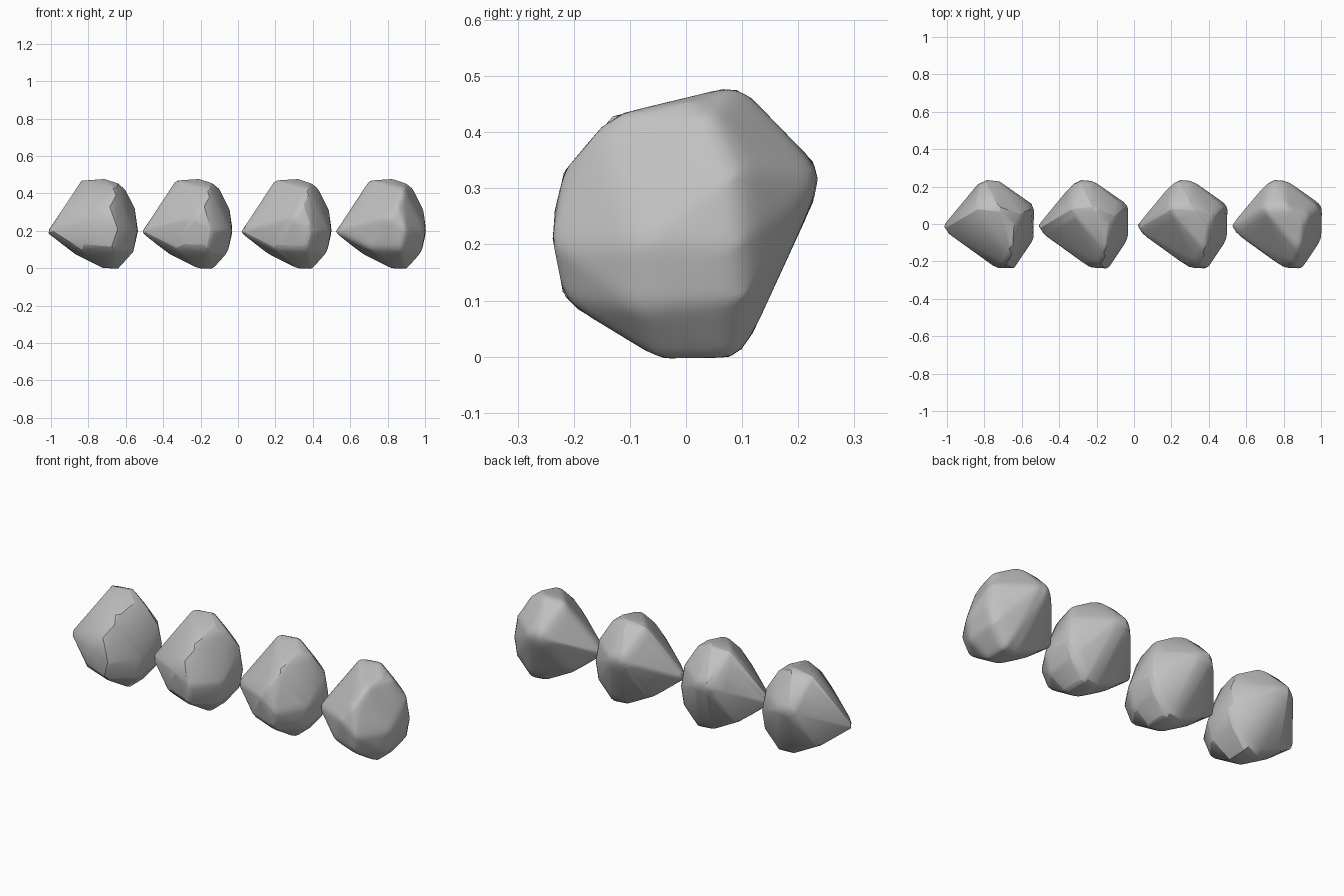
import bpy
import bmesh
from mathutils import Vector

cube = bpy.data.objects.get("Cube")
if cube:
    bpy.data.objects.remove(cube, do_unlink=True)

stone = bpy.data.materials.new("stone_grey")
stone.use_nodes = True
stone.diffuse_color = (0.53, 0.53, 0.53, 1)
stone.node_tree.nodes["Principled BSDF"].inputs["Base Color"].default_value = (0.53, 0.53, 0.53, 1)

# Corner points of the boulder, grouped by side
TOP = [(-.08, .085, .478), (.04, .095, .485), (.13, 0, .455), (.115, -.15, .426), (.175, .05, .42)]
FRONT = [(.03, -.235, .27), (.13, -.24, .2), (.08, -.215, .35), (.1, -.22, .1)]
LEFT = [(-.262, -.025, .2), (-.235, .01, .2), (-.07, -.155, .105)]
UNDERSIDE = [(-.16, .035, .12), (-.1, .07, .075), (-.09, -.02, .07)]
BACK = [(-.035, .25, .325), (.03, .245, .32)]
RIGHT = [(.237, .1, .2), (.233, -.085, .2), (.215, .105, .1), (.21, -.085, .085), (.22, .09, .33)]
BASE = [(.05, -.05, 0), (.13, -.05, -.004), (.13, .1, -.002), (.05, .09, 0)]
CORNERS = TOP + FRONT + LEFT + UNDERSIDE + BACK + RIGHT + BASE

# Directions that split the surface into smooth patches
PATCHES = [Vector(d).normalized() for d in
           [(-.4, -.8, .4), (.9, -.4, .2), (.3, .9, 0), (-.7, .6, .3), (-.2, -.4, -.9)]]


def patch(face):
    return max(range(len(PATCHES)), key=lambda i: face.normal.dot(PATCHES[i]))


def rock_mesh(name):
    """Convex boulder with softened ridges."""
    bm = bmesh.new()
    for corner in CORNERS:
        bm.verts.new(corner)
    hull = bmesh.ops.convex_hull(bm, input=bm.verts[:])
    spare = {g for g in hull["geom_interior"] + hull["geom_unused"]
             if isinstance(g, bmesh.types.BMVert)}
    bmesh.ops.delete(bm, geom=list(spare), context='VERTS')
    bmesh.ops.subdivide_edges(bm, edges=bm.edges[:], cuts=8, use_grid_fill=True)
    for _ in range(4):
        bmesh.ops.smooth_vert(bm, verts=bm.verts[:], factor=0.5,
                              use_axis_x=True, use_axis_y=True, use_axis_z=True)
    bmesh.ops.recalc_face_normals(bm, faces=bm.faces[:])
    for face in bm.faces:
        face.smooth = True
    mesh = bpy.data.meshes.new(name)
    bm.to_mesh(mesh)
    bm.free()
    mesh.materials.append(stone)
    return mesh


def add_seams(mesh):
    """Crack-like sharp lines where patches meet."""
    bm = bmesh.new()
    bm.from_mesh(mesh)
    bm.normal_update()
    for edge in bm.edges:
        if len(edge.link_faces) == 2:
            a, b = edge.link_faces
            edge.smooth = patch(a) == patch(b)
    bm.to_mesh(mesh)
    bm.free()


def make_rock(name, x, detail):
    rock = bpy.data.objects.new(name, rock_mesh(name))
    rock.location.x = x
    bpy.context.collection.objects.link(rock)
    if detail < 1:
        reduce = rock.modifiers.new("reduce", 'DECIMATE')
        reduce.ratio = detail
        graph = bpy.context.evaluated_depsgraph_get()
        reduced = bpy.data.meshes.new_from_object(rock.evaluated_get(graph))
        rock.modifiers.clear()
        rock.data = reduced
        add_seams(reduced)


# Row of four boulders, coarse to fine
make_rock("coarse_rock", -.77, .03)
make_rock("medium_rock", -.265, .06)
make_rock("fine_rock", .265, .12)
make_rock("smooth_rock", .77, 1)
